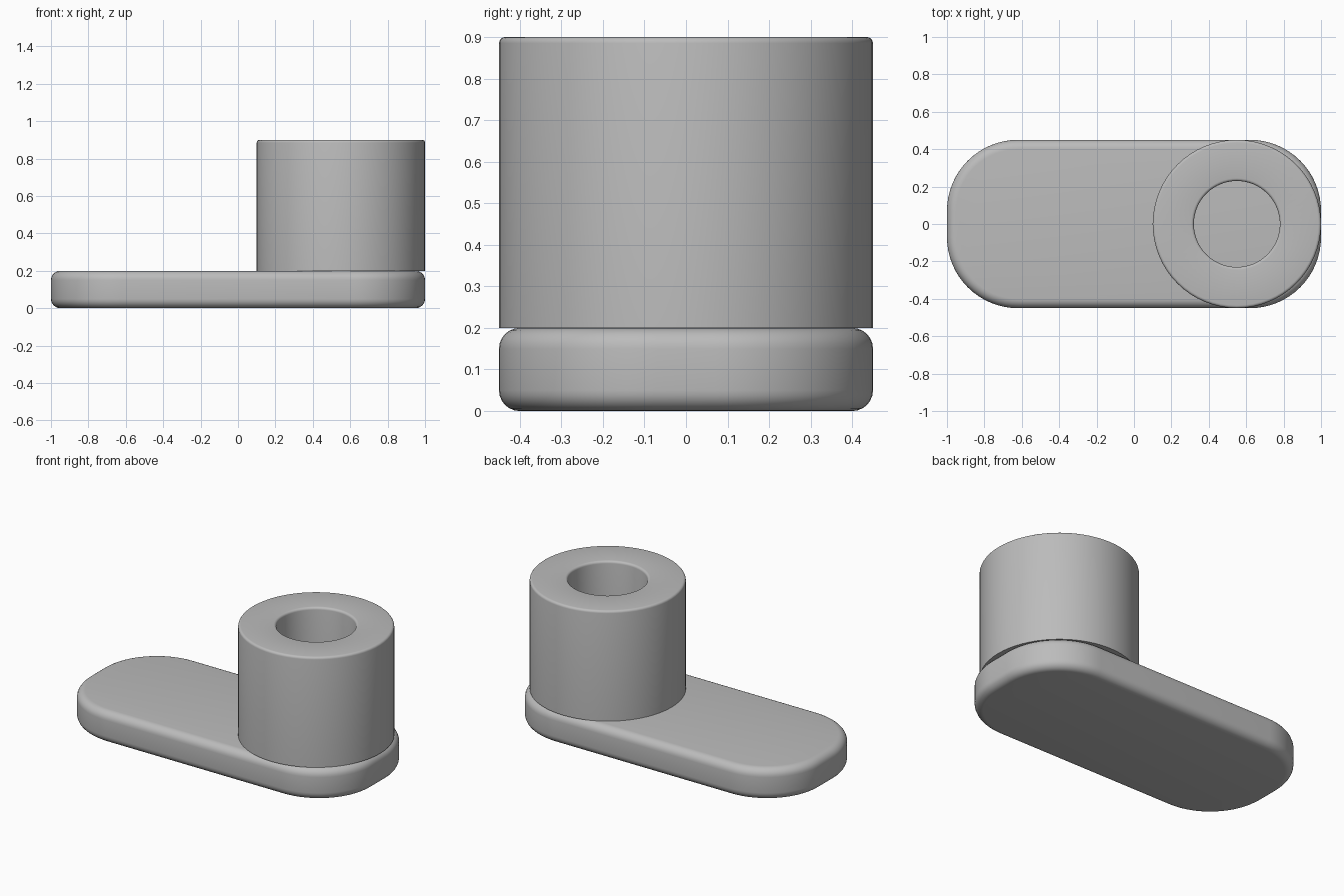
import bpy, bmesh
from math import pi, cos, sin, radians

old = bpy.data.objects.get("Cube")
if old:
    bpy.data.objects.remove(old, do_unlink=True)

grey = bpy.data.materials.new("plain grey")
grey.use_nodes = True
grey.diffuse_color = (0.5, 0.5, 0.5, 1)
grey.node_tree.nodes["Principled BSDF"].inputs["Base Color"].default_value = (0.5, 0.5, 0.5, 1)


def add_object(name, bm):
    bmesh.ops.recalc_face_normals(bm, faces=bm.faces)
    mesh = bpy.data.meshes.new(name)
    bm.to_mesh(mesh)
    bm.free()
    mesh.materials.append(grey)
    obj = bpy.data.objects.new(name, mesh)
    bpy.context.collection.objects.link(obj)
    return obj


def smooth(obj):
    bpy.ops.object.select_all(action="DESELECT")
    obj.select_set(True)
    bpy.context.view_layer.objects.active = obj
    bpy.ops.object.shade_smooth_by_angle(angle=radians(35))


def arc(cx, cy, r, start, steps):
    """Quarter circle of points, counter-clockwise from the start angle."""
    return [(cx + r * cos(start + pi / 2 * i / steps),
             cy + r * sin(start + pi / 2 * i / steps)) for i in range(steps + 1)]


# Base plate: rounded outline, extruded, with soft top and bottom rims
HALF_L, HALF_W, THICK, CORNER, RIM = 1.0, 0.45, 0.2, 0.38, 0.05
outline = []
for k, (sx, sy) in enumerate([(1, 1), (-1, 1), (-1, -1), (1, -1)]):
    outline += arc(sx * (HALF_L - CORNER), sy * (HALF_W - CORNER), CORNER, k * pi / 2, 16)
bm = bmesh.new()
bottom = bm.faces.new([bm.verts.new((x, y, 0)) for x, y in outline])
top = bmesh.ops.extrude_face_region(bm, geom=[bottom], use_keep_orig=True)["geom"]
bmesh.ops.translate(bm, vec=(0, 0, THICK), verts=[v for v in top if isinstance(v, bmesh.types.BMVert)])
rims = [e for e in bm.edges if abs(e.verts[0].co.z - e.verts[1].co.z) < 1e-5]
bmesh.ops.bevel(bm, geom=rims, offset=RIM, segments=6, profile=0.5, affect="EDGES")
smooth(add_object("base_plate", bm))

# Hollow post: one profile turned about its axis, with softened top lips
OUTER, BORE, HEIGHT, LIP = 0.45, 0.23, 0.9, 0.015
profile = [(BORE, THICK)]
profile += arc(BORE + LIP, HEIGHT - LIP, LIP, pi / 2, 4)[::-1]
profile += arc(OUTER - LIP, HEIGHT - LIP, LIP, 0, 4)[::-1]
profile += [(OUTER, THICK), (BORE, THICK)]
bm = bmesh.new()
verts = [bm.verts.new((r, 0, z)) for r, z in profile]
edges = [bm.edges.new(pair) for pair in zip(verts, verts[1:])]
bmesh.ops.spin(bm, geom=verts + edges, cent=(0, 0, 0), axis=(0, 0, 1),
               angle=2 * pi, steps=64, use_merge=False)
bmesh.ops.remove_doubles(bm, verts=bm.verts, dist=1e-4)
post = add_object("hollow_post", bm)
post.location.x = HALF_L - OUTER
smooth(post)
